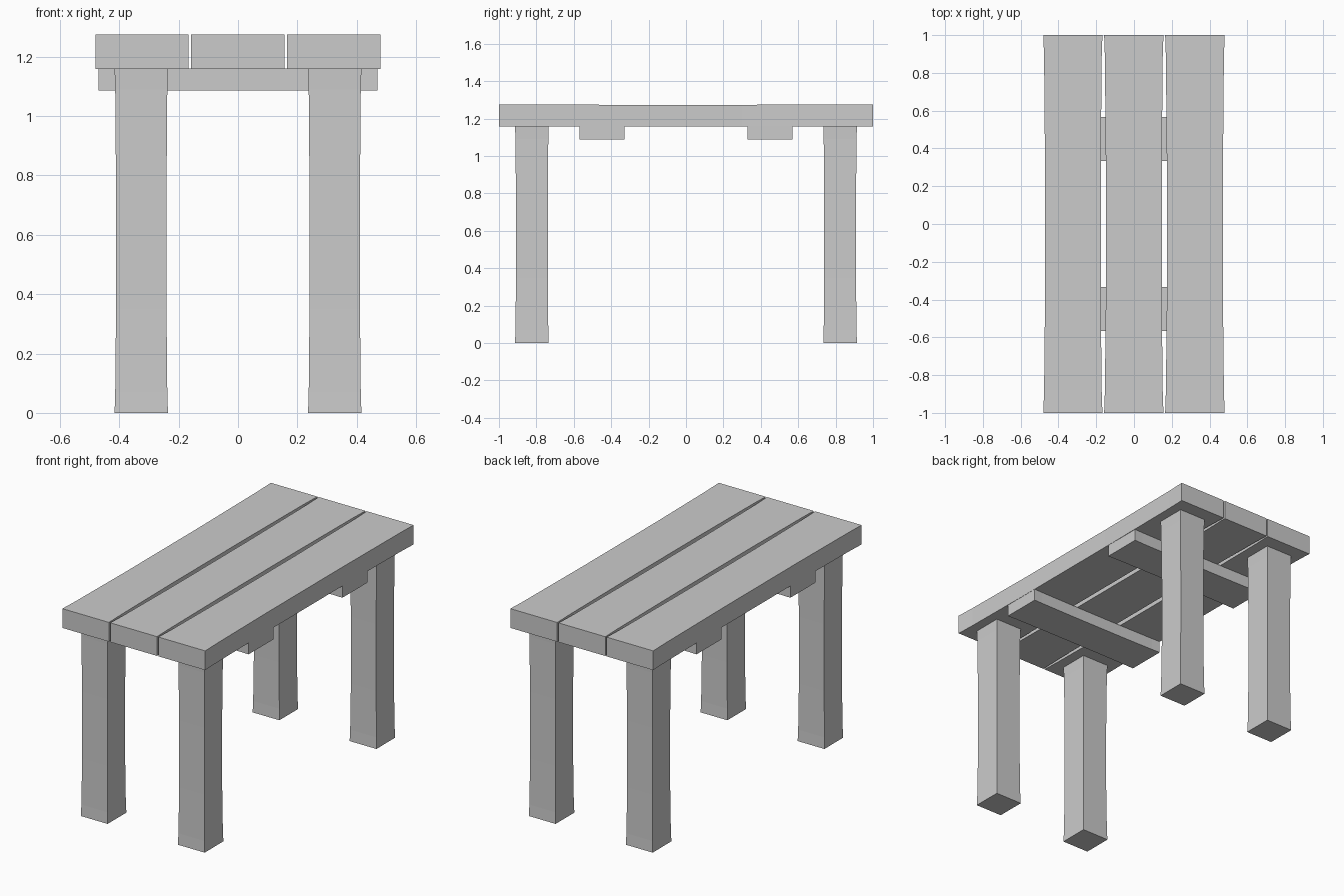
import bpy
import bmesh
from mathutils import Vector

cube = bpy.data.objects.get("Cube")
if cube:
    bpy.data.objects.remove(cube, do_unlink=True)

grey = bpy.data.materials.new("plain grey")
grey.use_nodes = True
colour = (0.6, 0.6, 0.6, 1)
grey.diffuse_color = colour
grey.node_tree.nodes["Principled BSDF"].inputs["Base Color"].default_value = colour


def beam(name, low, high, axis, waist, cuts=(0.06, 0.3, 0.65, 0.94)):
    """Box from low to high; its sides are worn in by waist between the ends."""
    low, high = Vector(low), Vector(high)
    centre, size = (low + high) / 2, high - low
    bm = bmesh.new()
    bmesh.ops.create_cube(bm, size=1)
    for v in bm.verts:
        v.co = centre + Vector(a * b for a, b in zip(v.co, size))
    along = Vector(1 if i == axis else 0 for i in range(3))
    for t in cuts:
        bmesh.ops.bisect_plane(bm, geom=bm.verts[:] + bm.edges[:] + bm.faces[:],
                               plane_co=low + along * size[axis] * t, plane_no=along)
    # Wear: strongest in the middle of the length, none at the ends
    for v in bm.verts:
        t = (v.co[axis] - low[axis]) / size[axis]
        depth = min(1, 8 * t * (1 - t))
        for i in range(3):
            if i != axis:
                side = 1 if v.co[i] > centre[i] else -1
                v.co[i] -= side * waist[i] * depth
    bmesh.ops.recalc_face_normals(bm, faces=bm.faces)
    mesh = bpy.data.meshes.new(name)
    bm.to_mesh(mesh)
    bm.free()
    mesh.materials.append(grey)
    obj = bpy.data.objects.new(name, mesh)
    bpy.context.collection.objects.link(obj)
    return obj


# Tabletop planks
for name, x0, x1 in (("right", -0.48, -0.167), ("middle", -0.158, 0.156), ("left", 0.165, 0.48)):
    beam(name + "_plank", (x0, -1, 1.158), (x1, 1, 1.275), 1, (0.009, 0, 0.001))

for y, end in ((-1, "front"), (1, "back")):
    # Cross braces under the planks
    beam(end + "_brace", (-0.47, y * 0.45 - 0.12, 1.087), (0.47, y * 0.45 + 0.12, 1.16),
         0, (0, 0.004, 0))
    # Legs
    for x, side in ((-1, "right"), (1, "left")):
        beam(f"{end}_{side}_leg", (x * 0.326 - 0.09, y * 0.824 - 0.09, 0),
             (x * 0.326 + 0.09, y * 0.824 + 0.09, 1.16), 2, (0.005, 0.005, 0))
